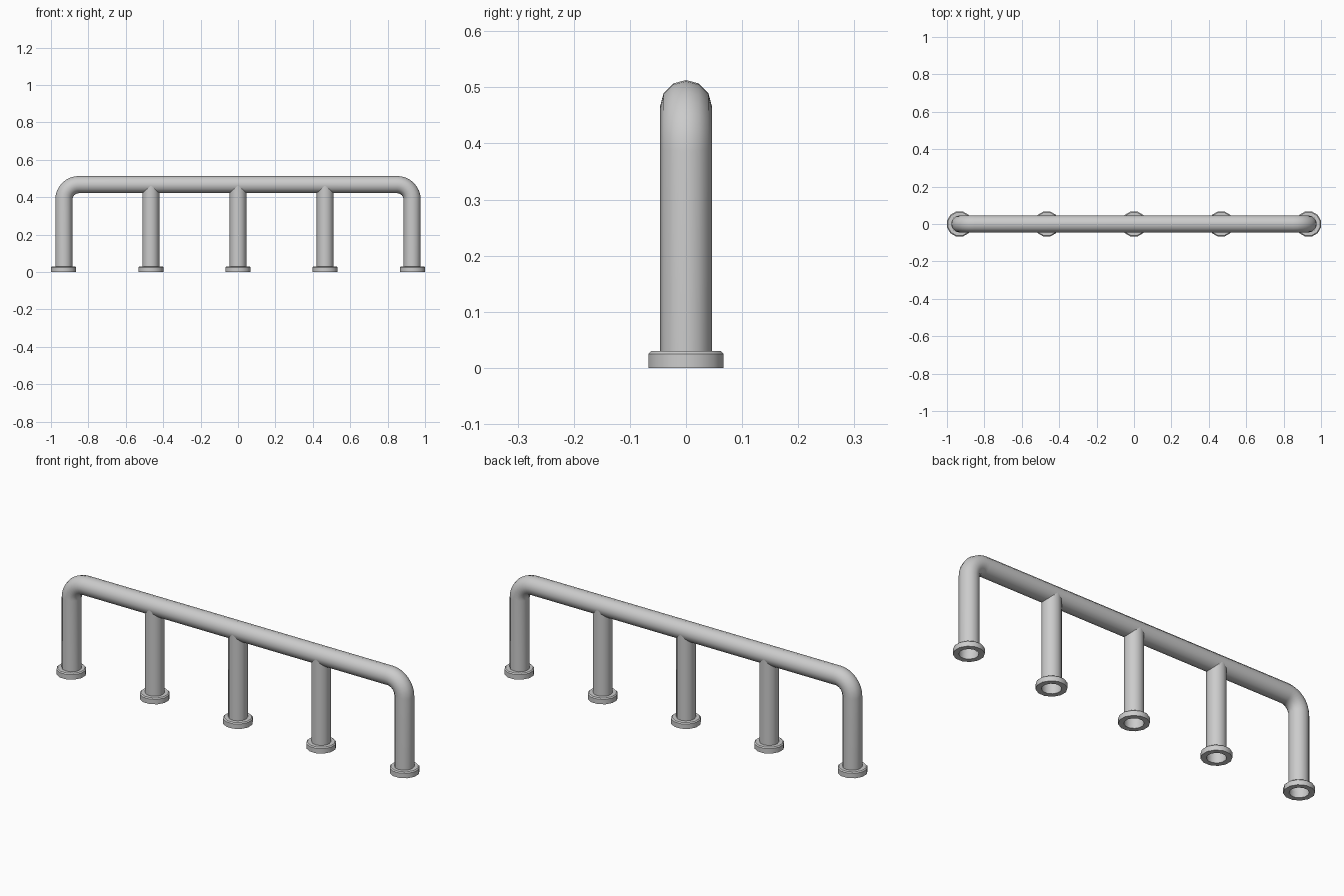
import bpy, bmesh, math

if "Cube" in bpy.data.objects:
    bpy.data.objects.remove(bpy.data.objects["Cube"])

SIDES = 12
R_RAIL, R_POST = 0.046, 0.045
X_END, Z_RAIL, BEND = 0.931, 0.467, 0.08


def finish(bm, name, angle=40):
    mesh = bpy.data.meshes.new(name)
    bmesh.ops.recalc_face_normals(bm, faces=bm.faces)
    bm.to_mesh(mesh)
    bm.free()
    obj = bpy.data.objects.new(name, mesh)
    bpy.context.collection.objects.link(obj)
    bpy.ops.object.select_all(action='DESELECT')
    obj.select_set(True)
    bpy.context.view_layer.objects.active = obj
    bpy.ops.object.shade_smooth_by_angle(angle=math.radians(angle))
    return obj


def bridge(bm, rings, closed=False):
    n = len(rings)
    for k in range(n if closed else n - 1):
        a, b = rings[k], rings[(k + 1) % n]
        for i in range(SIDES):
            j = (i + 1) % SIDES
            bm.faces.new((a[i], a[j], b[j], b[i]))


def turned(name, profile, x, closed, turn=0.0):
    # Revolve (radius, height) points about a vertical axis at x
    bm = bmesh.new()
    angles = [2 * math.pi * (i + turn) / SIDES for i in range(SIDES)]
    rings = [[bm.verts.new((x + r * math.cos(t), r * math.sin(t), z))
              for t in angles] for r, z in profile]
    bridge(bm, rings, closed)
    return finish(bm, name)


# Bent tube: two legs, two rounded corners and the top rail
path = [(-X_END, 0.004, math.pi / 2)]
for k in range(9):
    t = math.pi / 2 * k / 8
    path.append((-X_END + BEND - BEND * math.cos(t),
                 Z_RAIL - BEND + BEND * math.sin(t), math.pi / 2 - t))
path += [(-x, z, -d) for x, z, d in reversed(path)]
bm = bmesh.new()
rings = []
for x, z, d in path:
    ring = []
    for i in range(SIDES):
        t = 2 * math.pi * i / SIDES
        u = R_RAIL * math.cos(t)
        ring.append(bm.verts.new((x - u * math.sin(d), R_RAIL * math.sin(t),
                                  z + u * math.cos(d))))
    rings.append(ring)
bridge(bm, rings)
finish(bm, "bent_rail")

# Inner posts, running up into the rail
for n, x in enumerate((-0.466, 0, 0.466)):
    turned(f"inner_post_{n + 1}", [(R_POST, 0.004), (R_POST, 0.46)], x, False)

# Floor collars with a chamfered upper rim and an open centre
collar = [(0.044, 0.03), (0.064, 0.03), (0.0693, 0.025),
          (0.0693, 0.0), (0.044, 0.0)]
for n, x in enumerate((-0.933, -0.466, 0, 0.466, 0.933)):
    turned(f"floor_collar_{n + 1}", collar, x, True, 0.5)
